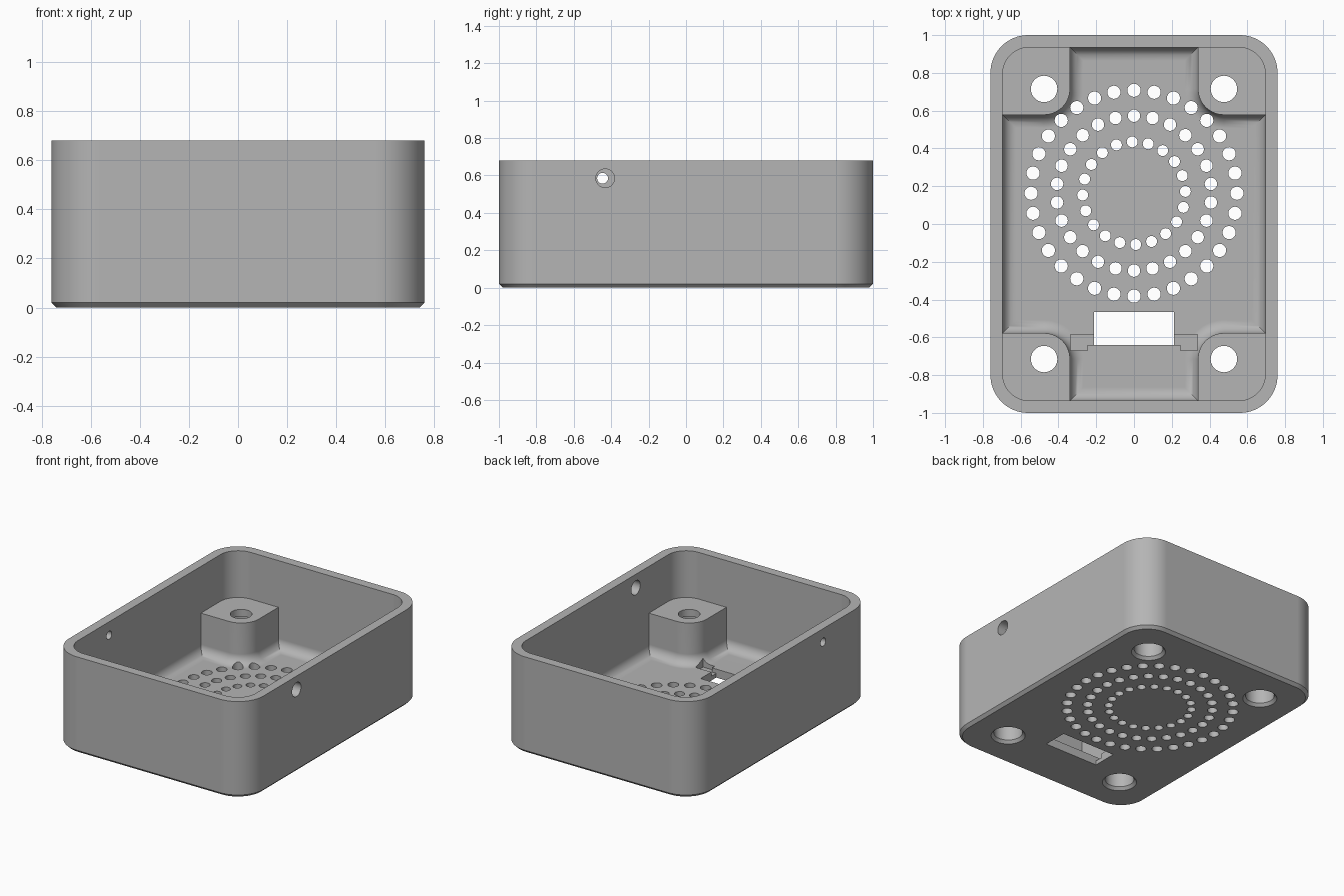
import bpy, bmesh
from math import sin, cos, pi, radians

old = bpy.data.objects.get("Cube")
if old:
    bpy.data.objects.remove(old, do_unlink=True)

# Single matte grey
grey = bpy.data.materials.new("plain_grey")
grey.use_nodes = True
GREY = (0.46, 0.46, 0.46, 1)
grey.diffuse_color = GREY
grey.node_tree.nodes["Principled BSDF"].inputs["Base Color"].default_value = GREY

HX, HY, HEIGHT, CORNER = 0.76, 1.0, 0.68, 0.2    # outer shell
IX, IY = 0.695, 0.935                            # inner cavity
PX, PY, PR = 0.476, 0.715, 0.137                 # corner post centre and radius
FLOOR, POST_TOP, FILLET = 0.06, 0.35, 0.07
VENT_Y = 0.163


def arc(cx, cy, r, start, end, n):
    return [(cx + r * cos(radians(start + (end - start) * i / n)),
             cy + r * sin(radians(start + (end - start) * i / n))) for i in range(n + 1)]


def four_way(quadrant):
    """Mirror a first-quadrant outline into a closed one."""
    half = quadrant + [(-x, y) for x, y in reversed(quadrant)]
    return half + [(x, -y) for x, y in reversed(half)]


def rounded_rect(hx, hy, r):
    return four_way(arc(hx - r, hy - r, r, 0, 90, 16))


def cross(d):
    """Floor outline between the four posts, inset by d."""
    post = arc(PX, PY, PR + d, 270, 180, 14)
    return four_way([(IX - d, PY - PR - d)] + post + [(PX - PR - d, IY - d)])


def circle(cx, cy, r, n=40):
    return [(cx + r * cos(2 * pi * i / n), cy + r * sin(2 * pi * i / n)) for i in range(n)]


def loft(bm, layers, place=lambda x, y, z: (x, y, z)):
    """Skin a stack of (outline, height) layers into a closed solid."""
    rings = [[bm.verts.new(place(x, y, z)) for x, y in pts] for pts, z in layers]
    for low, high in zip(rings, rings[1:]):
        for i in range(len(low)):
            j = (i + 1) % len(low)
            bm.faces.new((low[i], low[j], high[j], high[i]))
    bm.faces.new(rings[0][::-1])
    bm.faces.new(rings[-1])


def make(name, solids, place=lambda x, y, z: (x, y, z)):
    bm = bmesh.new()
    for layers in solids:
        loft(bm, layers, place)
    bmesh.ops.recalc_face_normals(bm, faces=bm.faces)
    mesh = bpy.data.meshes.new(name)
    bm.to_mesh(mesh)
    bm.free()
    mesh.materials.append(grey)
    obj = bpy.data.objects.new(name, mesh)
    bpy.context.collection.objects.link(obj)
    return obj


def block(x0, x1, y0, y1, z0, z1):
    outline = [(x0, y0), (x1, y0), (x1, y1), (x0, y1)]
    return [(outline, z0), (outline, z1)]


# Outer shell with a small chamfer around the base
case = make("enclosure_base", [[
    (rounded_rect(HX - 0.02, HY - 0.02, CORNER - 0.02), 0),
    (rounded_rect(HX, HY, CORNER), 0.02),
    (rounded_rect(HX, HY, CORNER), HEIGHT)]])

cutters = []

# Open cavity above the posts
inner = rounded_rect(IX, IY, CORNER - 0.06)
cutters.append(make("cavity_cutter", [[(inner, POST_TOP), (inner, HEIGHT + 0.1)]]))

# Cross-shaped floor pocket with a fillet at its foot
steps = [i / 7 * pi / 2 for i in range(8)]
pocket = [(cross(FILLET * (1 - sin(a))), FLOOR + FILLET * (1 - cos(a))) for a in steps]
pocket.append((cross(0), POST_TOP + 0.05))
cutters.append(make("pocket_cutter", [pocket]))

# Stepped screw holes through the posts
screws = []
for sx in (-1, 1):
    for sy in (-1, 1):
        ring = lambda r: circle(sx * PX, sy * PY, r)
        screws.append([(ring(0.114), -0.02), (ring(0.112), 0), (ring(0.094), 0.02),
                       (ring(0.094), 0.3), (ring(0.07), 0.3), (ring(0.07), 0.5)])
cutters.append(make("screw_hole_cutter", screws))

# Three rings of vent holes: ring radius, count, hole radius, start angle
vents = []
for R, count, r, start in ((0.545, 32, 0.035, 90), (0.41, 26, 0.033, 90), (0.272, 20, 0.029, 92)):
    for x, y in arc(0, VENT_Y, R, start, start + 360, count)[:-1]:
        hole = circle(x, y, r, 20)
        vents.append([(hole, -0.1), (hole, 0.2)])
cutters.append(make("vent_cutter", vents))

# Slot through the floor, with shallow clip recesses at its ends
cutters.append(make("slot_cutter", [block(-0.212, 0.212, -0.64, -0.465, -0.1, 0.2)]))
cutters.append(make("recess_cutter", [block(-0.335, 0.335, -0.64, -0.585, 0.03, 0.2)]))
for s in (-1, 1):
    x0, x1 = sorted((s * 0.245, s * 0.335))
    cutters.append(make("clip_cutter", [block(x0, x1, -0.67, -0.585, 0.03, 0.2)]))

# Cable hole in the left wall, smaller hole in the right wall
sideways = lambda x, y, z: (z, x, y)
for y, r, x0, x1 in ((-0.432, 0.05, 0.6, 0.9), (-0.446, 0.029, -0.9, -0.6)):
    hole = circle(y, 0.585, r, 32)
    cutters.append(make("side_hole_cutter", [[(hole, x0), (hole, x1)]], sideways))

# Carve everything out of the shell
bpy.ops.object.select_all(action='DESELECT')
bpy.context.view_layer.objects.active = case
case.select_set(True)
for cutter in cutters:
    cutter.hide_render = True
    mod = case.modifiers.new(cutter.name, 'BOOLEAN')
    mod.operation, mod.solver, mod.object = 'DIFFERENCE', 'EXACT', cutter
    bpy.ops.object.modifier_apply(modifier=mod.name)
    bpy.data.objects.remove(cutter, do_unlink=True)

# Smooth the rounded surfaces, keep the flats flat
bpy.ops.object.shade_smooth_by_angle(angle=radians(30))
weighted = case.modifiers.new("flat_faces", 'WEIGHTED_NORMAL')
weighted.keep_sharp = True
